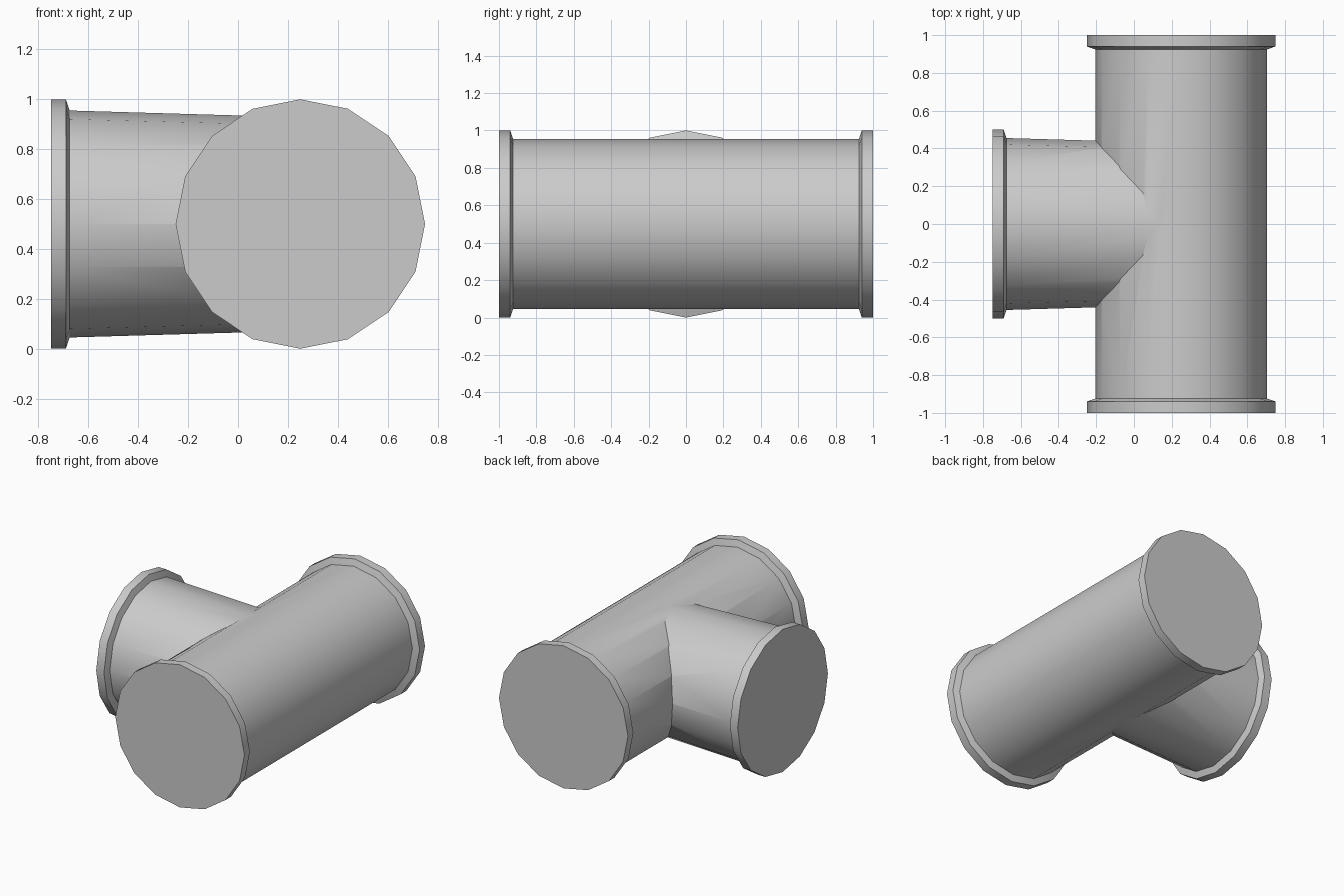
import bpy, bmesh, math
from mathutils import Matrix

if "Cube" in bpy.data.objects:
    bpy.data.objects.remove(bpy.data.objects["Cube"])

SIDES = 16


def turned(name, profile, matrix):
    """Closed 16-sided solid turned around local z from (radius, height) rings."""
    bm = bmesh.new()
    rings = []
    for r, h in profile:
        rings.append([bm.verts.new((r * math.cos(2 * math.pi * i / SIDES),
                                    r * math.sin(2 * math.pi * i / SIDES), h))
                      for i in range(SIDES)])
    for a, b in zip(rings, rings[1:]):
        for i in range(SIDES):
            j = (i + 1) % SIDES
            bm.faces.new((a[i], a[j], b[j], b[i]))
    bm.faces.new(rings[0])
    bm.faces.new(rings[-1])
    bm.transform(matrix)
    bmesh.ops.recalc_face_normals(bm, faces=bm.faces)
    mesh = bpy.data.meshes.new(name)
    bm.to_mesh(mesh)
    bm.free()
    ob = bpy.data.objects.new(name, mesh)
    bpy.context.collection.objects.link(ob)
    return ob


# Straight run along y, with a bevelled flange at each end
half = [(0.5, -1.0), (0.5, -0.94), (0.455, -0.925)]
run = turned("tee_pipe", half + [(r, -h) for r, h in reversed(half)],
             Matrix.Translation((0.25, 0, 0.5)) @ Matrix.Rotation(math.pi / 2, 4, 'X'))

# Slightly tapered side branch along x, one flange at its open end
branch = turned("side_branch",
                [(0.5, -0.75), (0.5, -0.69), (0.455, -0.675), (0.428, 0.25)],
                Matrix.Translation((0, 0, 0.5)) @ Matrix.Rotation(math.pi / 2, 4, 'Y'))

# Weld the branch into the run
weld = run.modifiers.new("weld", 'BOOLEAN')
weld.operation = 'UNION'
weld.solver = 'EXACT'
weld.object = branch
bpy.context.view_layer.objects.active = run
run.select_set(True)
bpy.ops.object.modifier_apply(modifier=weld.name)
bpy.data.objects.remove(branch)

# Smooth barrels, crisp flange edges
bpy.ops.object.shade_smooth_by_angle(angle=math.radians(30))
